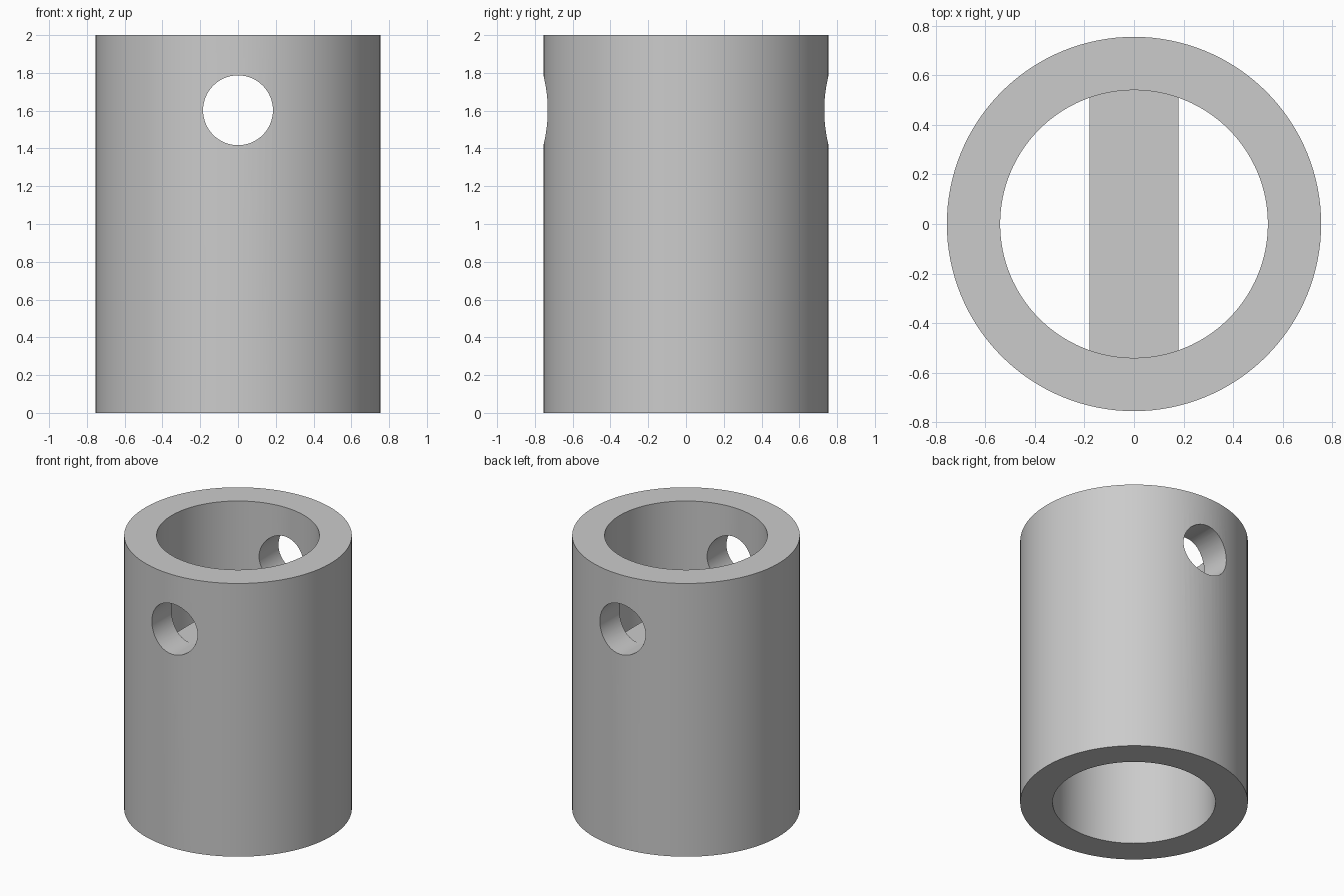
import bpy, bmesh
from mathutils import Matrix

OUTER, INNER, HEIGHT = 0.755, 0.54, 2.0
HOLE_R, HOLE_Z = 0.185, 1.602
BAR_HALF_WIDTH, BAR_TOP, BAR_DEPTH = 0.18, 1.415, 0.36

cube = bpy.data.objects.get("Cube")
if cube:
    bpy.data.objects.remove(cube, do_unlink=True)

# Single grey material
grey = bpy.data.materials.new("plain grey")
grey.use_nodes = True
colour = (0.6, 0.6, 0.6, 1)
grey.diffuse_color = colour
grey.node_tree.nodes["Principled BSDF"].inputs["Base Color"].default_value = colour


def finish(obj, name):
    obj.name = name
    obj.data.materials.clear()
    obj.data.materials.append(grey)
    return obj


def cylinder(name, radius, depth, z, segments, rotation=(0, 0, 0)):
    bpy.ops.mesh.primitive_cylinder_add(vertices=segments, radius=radius, depth=depth,
                                        location=(0, 0, z), rotation=rotation)
    return finish(bpy.context.object, name)


def cut(target, cutter):
    cutter.hide_render = True
    mod = target.modifiers.new("cut", 'BOOLEAN')
    mod.operation = 'DIFFERENCE'
    mod.solver = 'EXACT'
    mod.object = cutter
    bpy.ops.object.select_all(action='DESELECT')
    bpy.context.view_layer.objects.active = target
    target.select_set(True)
    bpy.ops.object.modifier_apply(modifier=mod.name)
    bpy.data.objects.remove(cutter, do_unlink=True)


# Thick tube, bored lengthwise and drilled front to back
tube = cylinder("tube", OUTER, HEIGHT, HEIGHT / 2, 128)
cut(tube, cylinder("bore_cutter", INNER, HEIGHT * 1.5, HEIGHT / 2, 128))
cut(tube, cylinder("hole_cutter", HOLE_R, OUTER * 3, HOLE_Z, 64, (1.5707963, 0, 0)))
bpy.ops.object.shade_smooth_by_angle(angle=0.6)

# Cross bar under the drilled hole, its ends buried in the tube wall
mesh = bpy.data.meshes.new("cross_bar")
bm = bmesh.new()
size = (2 * BAR_HALF_WIDTH, 1.2, BAR_DEPTH)
bmesh.ops.create_cube(bm, size=1, matrix=Matrix.Translation((0, 0, BAR_TOP - BAR_DEPTH / 2))
                      @ Matrix.Diagonal((*size, 1)))
bm.to_mesh(mesh)
bm.free()
bar = bpy.data.objects.new("cross_bar", mesh)
bpy.context.collection.objects.link(bar)
finish(bar, "cross_bar")
